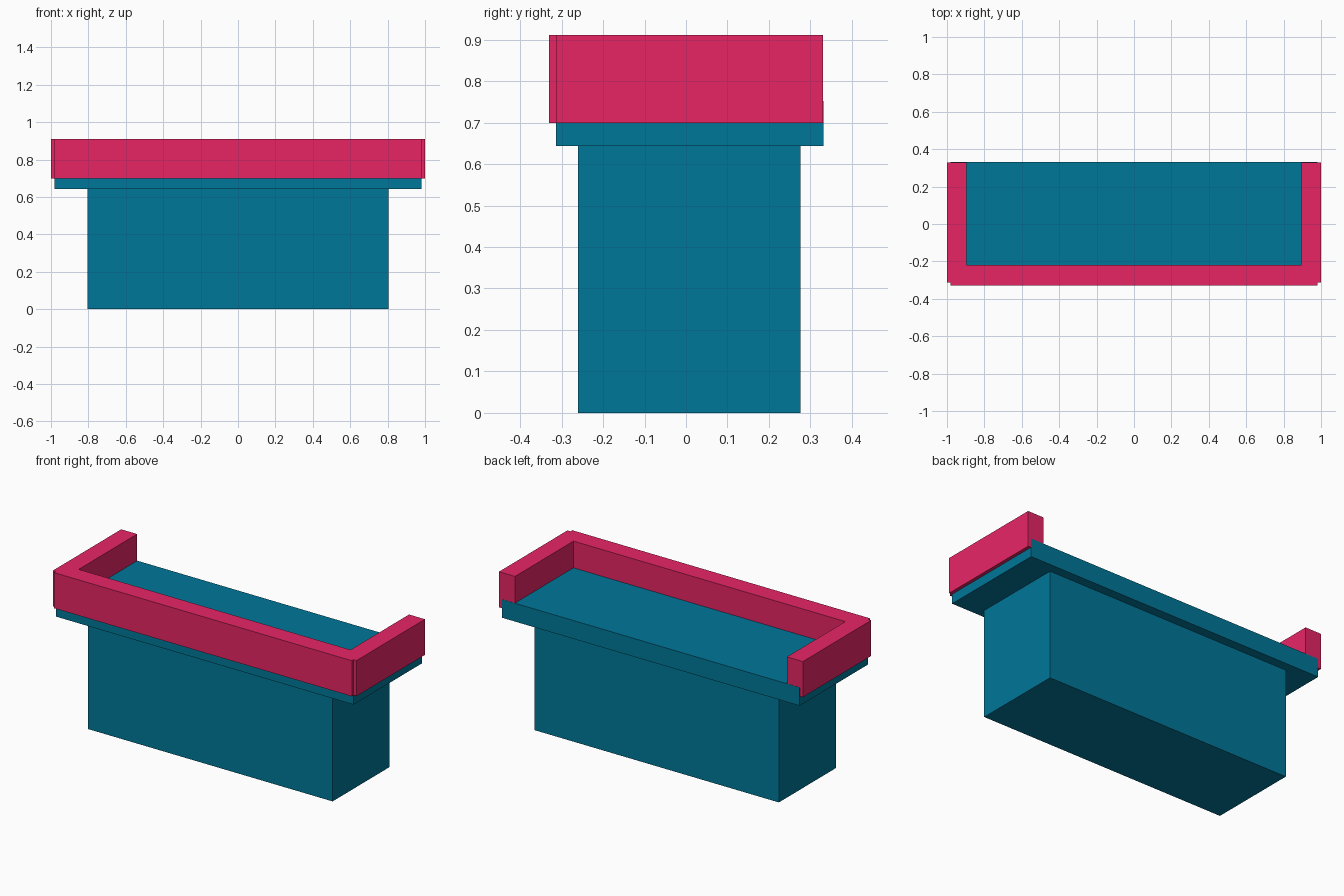
import bpy
import bmesh

cube = bpy.data.objects.get("Cube")
if cube:
    bpy.data.objects.remove(cube, do_unlink=True)


def make_material(name, rgb):
    mat = bpy.data.materials.new(name)
    mat.use_nodes = True
    color = (*rgb, 1.0)
    mat.diffuse_color = color
    mat.node_tree.nodes["Principled BSDF"].inputs["Base Color"].default_value = color
    return mat


def prism(name, outline, bottom, top, mat):
    """Extrude a flat outline upwards from bottom to top."""
    bm = bmesh.new()
    face = bm.faces.new([bm.verts.new((x, y, bottom)) for x, y in outline])
    result = bmesh.ops.extrude_face_region(bm, geom=[face])
    raised = [v for v in result["geom"] if isinstance(v, bmesh.types.BMVert)]
    bmesh.ops.translate(bm, verts=raised, vec=(0, 0, top - bottom))
    bmesh.ops.recalc_face_normals(bm, faces=bm.faces)
    mesh = bpy.data.meshes.new(name)
    bm.to_mesh(mesh)
    bm.free()
    mesh.materials.append(mat)
    obj = bpy.data.objects.new(name, mesh)
    bpy.context.collection.objects.link(obj)
    return obj


def mirrored(half):
    """Complete a right-hand outline with its mirror image across x = 0."""
    return half + [(-x, y) for x, y in reversed(half)]


teal = make_material("teal", (0.0, 0.184, 0.319))
pink = make_material("raspberry pink", (0.815, 0.019, 0.133))

back, slab_front = 0.33, -0.313
slab_bottom, slab_top = 0.643, 0.752

# Counter body
prism("counter_body", mirrored([(0.805, -0.26), (0.805, 0.276)]),
      0, slab_bottom, teal)

# Thick overhanging worktop, set into the rim and just proud of its back ends
prism("worktop", mirrored([(0.98, slab_front), (0.98, back + 0.001)]),
      slab_bottom, slab_top, teal)

# Raised rim around the front and sides, with stepped front corners
rim_half = [(0.98, -0.33), (0.98, slab_front), (1.0, slab_front),
            (1.0, back), (0.895, back), (0.895, -0.22)]
prism("raised_rim", mirrored(rim_half), 0.699, 0.911, pink)
